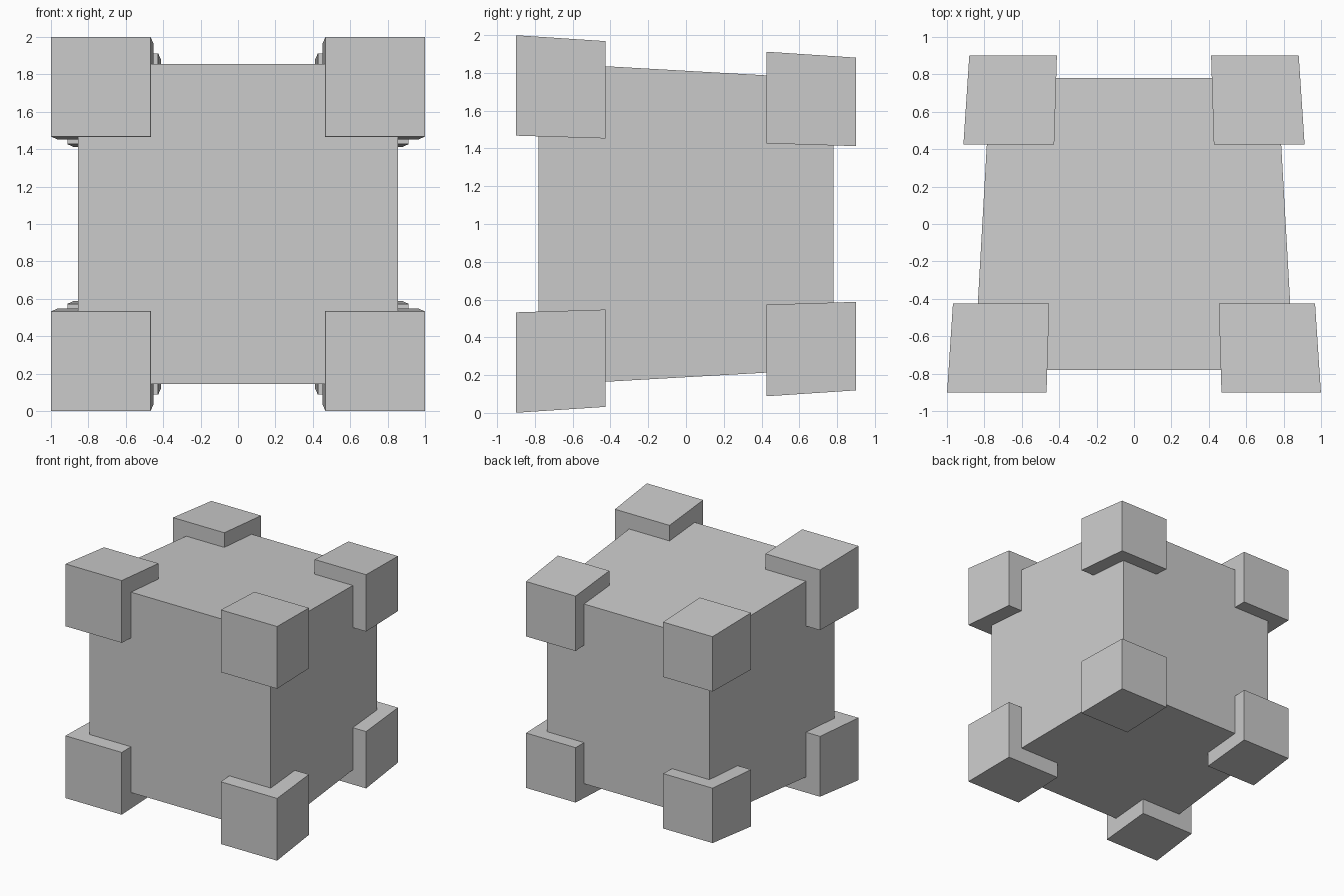
import bpy
import bmesh
from mathutils import Vector

old = bpy.data.objects.get("Cube")
if old:
    bpy.data.objects.remove(old, do_unlink=True)

grey = bpy.data.materials.new("light grey")
grey.use_nodes = True
grey.diffuse_color = (0.6, 0.6, 0.6, 1)
grey.node_tree.nodes["Principled BSDF"].inputs["Base Color"].default_value = grey.diffuse_color

CENTRE_Z = 1.0
TAPER = 0.07  # shrink per unit towards the back


def tapered_box(name, low, high):
    """Box between two corners, narrowing towards the back about the centre line."""
    bm = bmesh.new()
    bmesh.ops.create_cube(bm, size=1)
    low, high = Vector(low), Vector(high)
    for v in bm.verts:
        p = [low[i] + (high[i] - low[i]) * (v.co[i] + 0.5) for i in range(3)]
        scale = 1 - TAPER * p[1]
        v.co = (p[0] * scale, p[1], CENTRE_Z + p[2] * scale)
    mesh = bpy.data.meshes.new(name)
    bm.to_mesh(mesh)
    bm.free()
    mesh.materials.append(grey)
    obj = bpy.data.objects.new(name, mesh)
    bpy.context.collection.objects.link(obj)
    return obj


# Main block
tapered_box("body", (-0.811, -0.78, -0.811), (0.811, 0.78, 0.811))

# Eight corner blocks, each overlapping a corner of the body
INNER, OUTER = 0.44, 0.94
spans = {-1: (-OUTER, -INNER), 1: (INNER, OUTER)}
depths = {"front": (-0.9, -0.425), "back": (0.425, 0.9)}
for depth, (y0, y1) in depths.items():
    for sx, side in ((-1, "right"), (1, "left")):
        for sz, level in ((-1, "lower"), (1, "upper")):
            (x0, x1), (z0, z1) = spans[sx], spans[sz]
            tapered_box(f"{level}_{depth}_{side}_corner", (x0, y0, z0), (x1, y1, z1))
